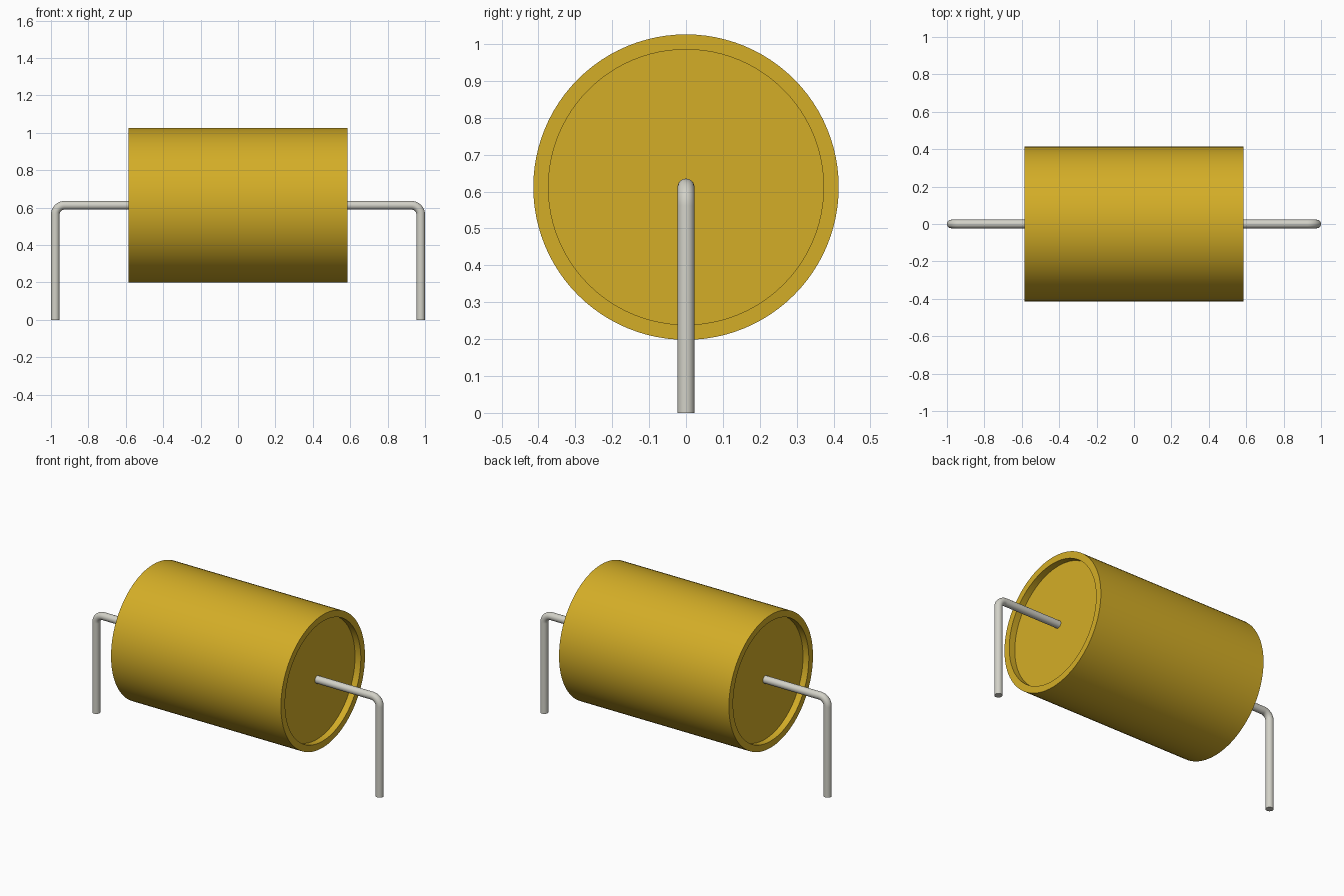
import bpy
import bmesh
import math
from mathutils import Vector

if "Cube" in bpy.data.objects:
    bpy.data.objects.remove(bpy.data.objects["Cube"], do_unlink=True)

AXIS_Z = 0.612      # height of the body axis
BODY_R = 0.414
BODY_HALF = 0.586
RECESS_R = 0.373
RECESS_DEPTH = 0.04
LEAD_R = 0.023
BEND_R = 0.05


def make_material(name, color):
    mat = bpy.data.materials.new(name)
    mat.use_nodes = True
    mat.diffuse_color = color
    mat.node_tree.nodes["Principled BSDF"].inputs["Base Color"].default_value = color
    return mat


def skin_rings(name, rings, mat):
    """Bridge a series of vertex rings, cap both ends and shade smoothly."""
    bm = bmesh.new()
    loops = [[bm.verts.new(p) for p in ring] for ring in rings]
    n = len(loops[0])
    for a, b in zip(loops, loops[1:]):
        for i in range(n):
            j = (i + 1) % n
            bm.faces.new((a[i], a[j], b[j], b[i]))
    bm.faces.new(loops[0])
    bm.faces.new(loops[-1])
    bmesh.ops.recalc_face_normals(bm, faces=bm.faces)
    mesh = bpy.data.meshes.new(name)
    bm.to_mesh(mesh)
    bm.free()
    mesh.materials.append(mat)
    obj = bpy.data.objects.new(name, mesh)
    bpy.context.collection.objects.link(obj)
    bpy.ops.object.select_all(action='DESELECT')
    obj.select_set(True)
    bpy.context.view_layer.objects.active = obj
    bpy.ops.object.shade_smooth_by_angle(angle=math.radians(35))
    return obj


def ring(center, side, up, radius, n):
    """Circle of n points in the plane spanned by side and up."""
    return [center + radius * (math.cos(t) * side + math.sin(t) * up)
            for t in (2 * math.pi * i / n for i in range(n))]


gold = make_material("gold_yellow", (0.656, 0.420, 0.020, 1))
metal = make_material("lead_grey", (0.645, 0.638, 0.572, 1))

Y = Vector((0, 1, 0))
Z = Vector((0, 0, 1))

# Body: cylinder along x with a shallow recess in each end
floor_x = BODY_HALF - RECESS_DEPTH
profile = [(-floor_x, RECESS_R), (-BODY_HALF, RECESS_R), (-BODY_HALF, BODY_R),
           (BODY_HALF, BODY_R), (BODY_HALF, RECESS_R), (floor_x, RECESS_R)]
skin_rings("body", [ring(Vector((x, 0, AXIS_Z)), Y, Z, r, 96) for x, r in profile], gold)

# Leads: straight out of the recess floor, rounded bend, straight down
leg_x = 1 - LEAD_R
for name, side in (("left_lead", 1), ("right_lead", -1)):
    stations = [(floor_x - 0.02, AXIS_Z, 0)]
    for i in range(13):
        a = math.pi / 2 * i / 12
        stations.append((leg_x - BEND_R + BEND_R * math.sin(a),
                         AXIS_Z - BEND_R + BEND_R * math.cos(a), a))
    stations.append((leg_x, 0, math.pi / 2))
    rings = [ring(Vector((side * x, 0, z)), Y,
                  Vector((side * math.sin(a), 0, math.cos(a))), LEAD_R, 24)
             for x, z, a in stations]
    skin_rings(name, rings, metal)
